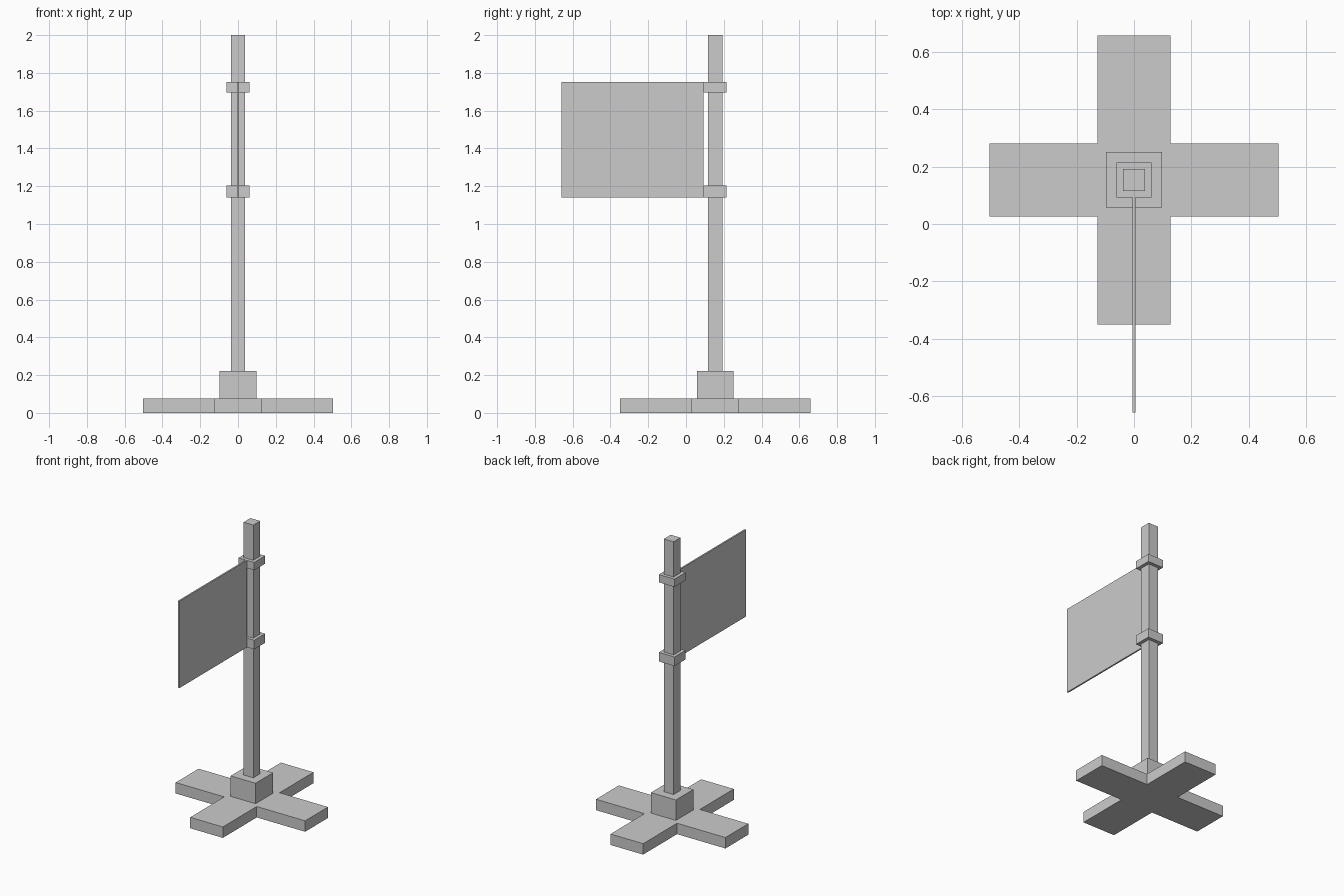
import bpy, bmesh

if "Cube" in bpy.data.objects:
    bpy.data.objects.remove(bpy.data.objects["Cube"])

CY = 0.154  # pole axis in y


def finish(name, bm):
    bmesh.ops.recalc_face_normals(bm, faces=bm.faces)
    mesh = bpy.data.meshes.new(name)
    bm.to_mesh(mesh)
    bm.free()
    obj = bpy.data.objects.new(name, mesh)
    bpy.context.collection.objects.link(obj)
    return obj


def box(name, x, y, z):
    """Axis-aligned box from (min, max) ranges."""
    bm = bmesh.new()
    bmesh.ops.create_cube(bm, size=1)
    for v in bm.verts:
        v.co = [(a + b) / 2 + c * (b - a) for c, (a, b) in zip(v.co, (x, y, z))]
    return finish(name, bm)


def post(name, half, z0, z1):
    """Square block centred on the pole axis."""
    return box(name, (-half, half), (CY - half, CY + half), (z0, z1))


# Cross-shaped foot, one arm outline rotated four times then extruded
L, W, H = 0.504, 0.127, 0.077
bm = bmesh.new()
verts = []
arm = [(W, -W), (L, -W), (L, W)]
for _ in range(4):
    verts += [bm.verts.new((x, y + CY, 0)) for x, y in arm]
    arm = [(-y, x) for x, y in arm]
face = bm.faces.new(verts)
ext = bmesh.ops.extrude_face_region(bm, geom=[face], use_keep_orig=True)
top = [g for g in ext["geom"] if isinstance(g, bmesh.types.BMVert)]
bmesh.ops.translate(bm, verts=top, vec=(0, 0, H))
finish("cross_base", bm)

# Socket and pole
post("pole_socket", 0.097, H, 0.221)
post("pole", 0.038, 0.221, 2.0)

# Collars that carry the flag
post("lower_collar", 0.061, 1.14, 1.204)
post("upper_collar", 0.061, 1.697, 1.752)

# Thin flag panel, touching the collars
box("flag_panel", (-0.0055, 0.0055), (-0.658, CY - 0.061), (1.14, 1.752))
